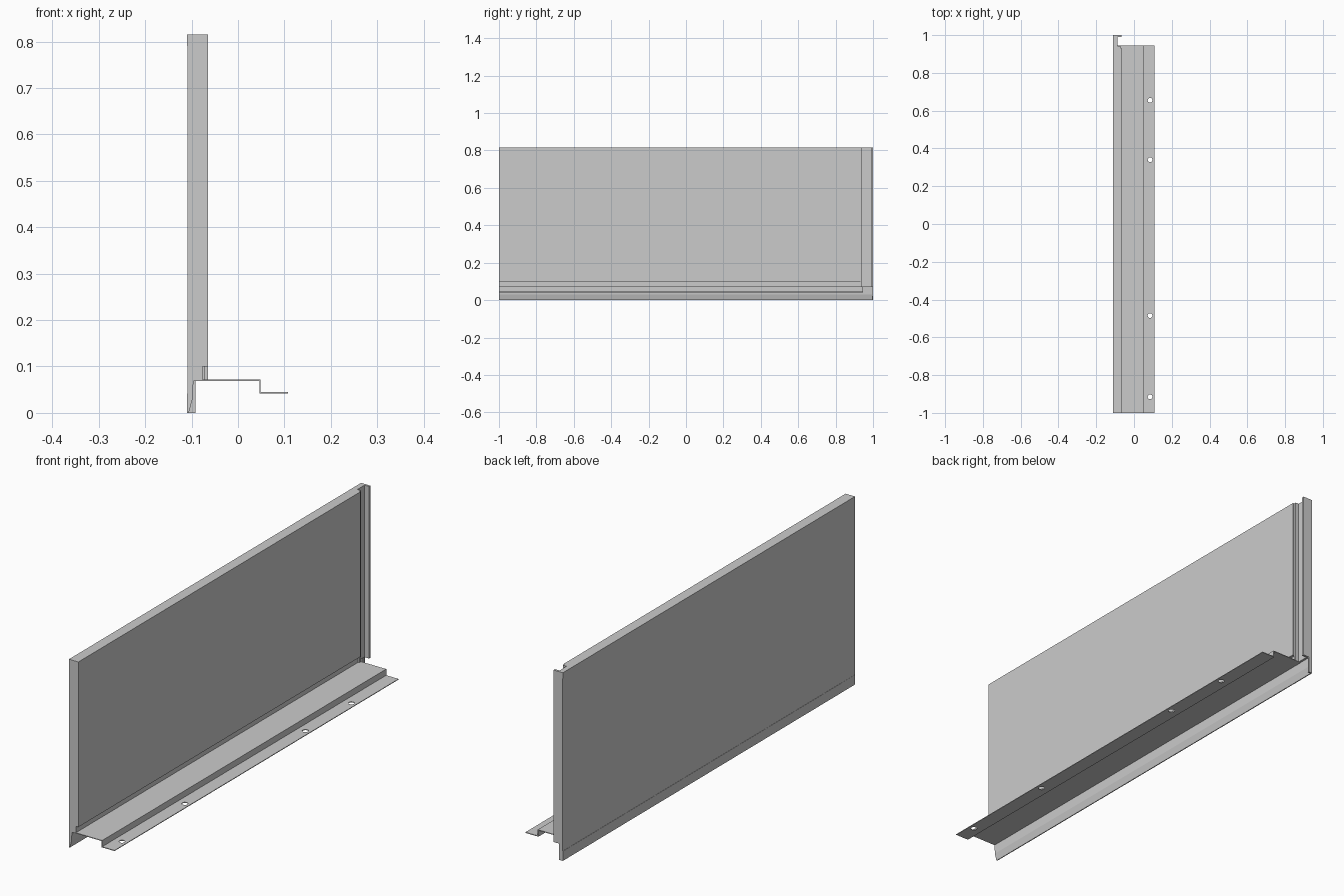
import bpy, bmesh
from mathutils import Matrix

if "Cube" in bpy.data.objects:
    bpy.data.objects.remove(bpy.data.objects["Cube"])


def prism(name, pts, a, b, axis):
    """Extrude a 2D profile: axis 'y' takes (x, z) points, axis 'z' takes (x, y)."""
    def co(p, t):
        return (p[0], t, p[1]) if axis == 'y' else (p[0], p[1], t)
    bm = bmesh.new()
    base = bm.faces.new([bm.verts.new(co(p, a)) for p in pts])
    ext = bmesh.ops.extrude_face_region(bm, geom=[base])
    moved = [g for g in ext['geom'] if isinstance(g, bmesh.types.BMVert)]
    shift = (0, b - a, 0) if axis == 'y' else (0, 0, b - a)
    bmesh.ops.translate(bm, verts=moved, vec=shift)
    bmesh.ops.recalc_face_normals(bm, faces=bm.faces)
    mesh = bpy.data.meshes.new(name)
    bm.to_mesh(mesh)
    bm.free()
    ob = bpy.data.objects.new(name, mesh)
    bpy.context.collection.objects.link(ob)
    return ob


def box(name, x0, x1, y0, y1, z0, z1):
    return prism(name, [(x0, z0), (x1, z0), (x1, z1), (x0, z1)], y0, y1, 'y')


BACK, FRONT, TOP = -0.109, -0.065, 0.815

# Main panel with recessed foot and tapered drip lip
prism("wall_panel", [(BACK, 0), (-0.106, 0), (-0.098, 0.03), (-0.096, 0.07),
                     (-0.077, 0.07), (-0.077, 0.10), (FRONT, 0.10),
                     (FRONT, TOP), (BACK, TOP)], -1, 0.932, 'y')

# Vertical joint channel at the far end
prism("joint_channel", [(BACK, 0.932), (-0.071, 0.932), (-0.071, 0.942), (-0.087, 0.942),
                        (-0.087, 0.99), (FRONT, 0.99), (FRONT, 0.994),
                        (-0.085, 0.994), (-0.085, 1.0), (BACK, 1.0)], 0.07, TOP, 'z')
box("joint_lip", -0.086, FRONT, 0.993, 1.0, 0.07, TOP)

# Lower corner: lip continues, closed by a small end plate
prism("corner_lip", [(BACK, 0), (-0.106, 0), (-0.098, 0.03), (-0.096, 0.07),
                     (BACK, 0.07)], 0.932, 0.995, 'y')
box("corner_end_plate", BACK, -0.092, 0.994, 1.0, 0, 0.07)

# Thin folded bands on the back face
box("back_top_band", -0.11, BACK, -1, 1, 0.79, TOP)
box("back_bottom_band", -0.11, BACK, -0.91, 1, 0, 0.042)
box("back_bottom_band_end", -0.1096, BACK, -1, -0.91, 0, 0.042)

# Stepped mounting flange
flange = prism("mounting_flange", [(-0.097, 0.069), (0.046, 0.069), (0.046, 0.042),
                                   (0.108, 0.042), (0.108, 0.045), (0.049, 0.045),
                                   (0.049, 0.072), (-0.097, 0.072)], -1, 0.945, 'y')

# Screw holes through the lower step
bm = bmesh.new()
for y in (-0.915, -0.485, 0.34, 0.655):
    bmesh.ops.create_cone(bm, cap_ends=True, segments=24, radius1=0.0125, radius2=0.0125,
                          depth=0.04, matrix=Matrix.Translation((0.085, y, 0.0435)))
mesh = bpy.data.meshes.new("hole_cutter")
bm.to_mesh(mesh)
bm.free()
cutter = bpy.data.objects.new("hole_cutter", mesh)
bpy.context.collection.objects.link(cutter)
cutter.hide_render = True
mod = flange.modifiers.new("holes", 'BOOLEAN')
mod.operation = 'DIFFERENCE'
mod.solver = 'EXACT'
mod.object = cutter
bpy.context.view_layer.objects.active = flange
bpy.ops.object.modifier_apply(modifier=mod.name)
bpy.data.objects.remove(cutter)
